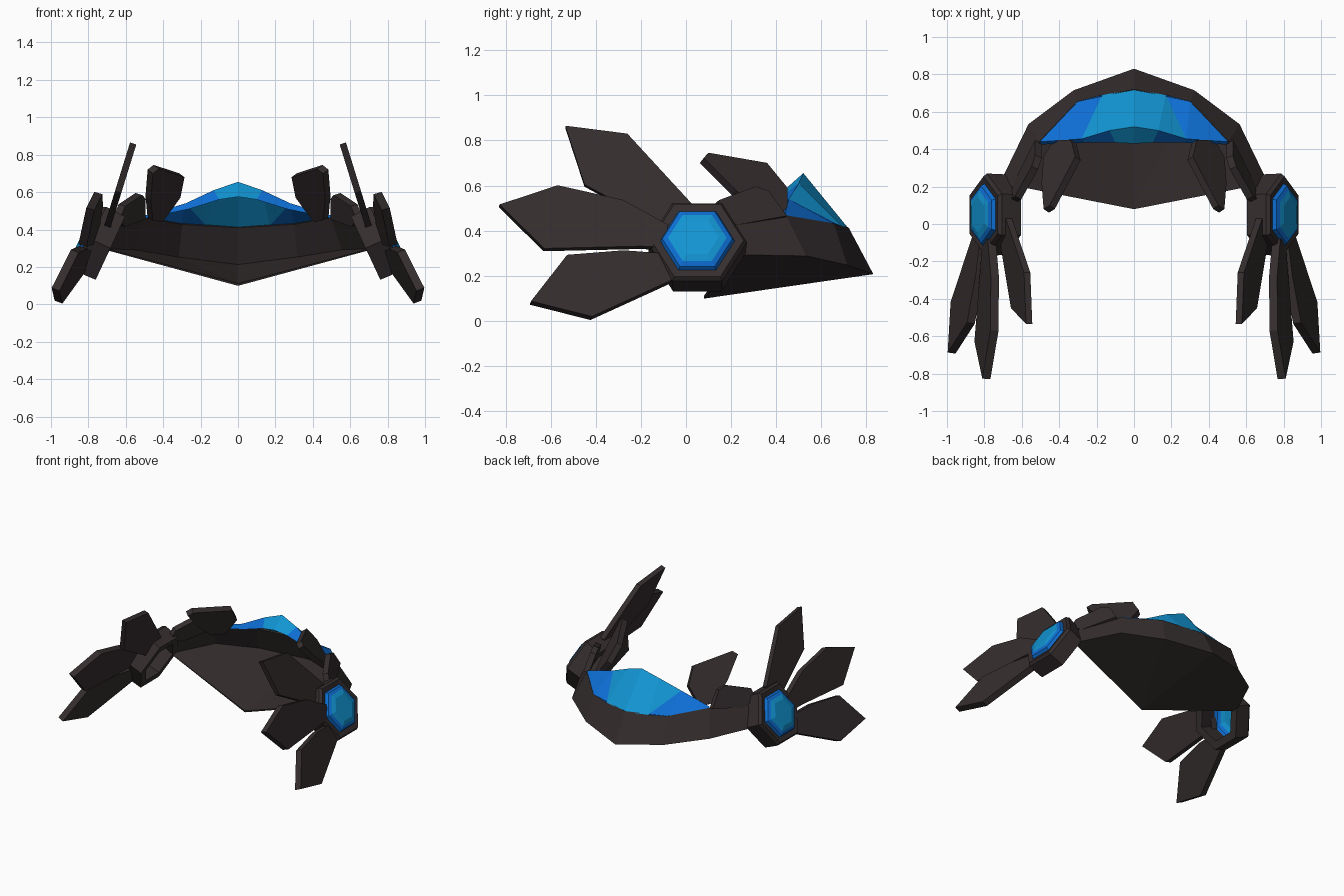
import bpy, bmesh, math
from mathutils import Vector

old = bpy.data.objects.get("Cube")
if old:
    bpy.data.objects.remove(old)


def material(name, rgb):
    m = bpy.data.materials.new(name)
    m.use_nodes = True
    m.diffuse_color = (*rgb, 1)
    m.node_tree.nodes["Principled BSDF"].inputs["Base Color"].default_value = (*rgb, 1)
    return m


DARK = material("dark_metal", (0.036, 0.027, 0.028))
CYAN = material("bright_blue", (0.006, 0.30, 0.65))
DEEP = material("deep_blue", (0.004, 0.155, 0.65))


def build(name, verts, faces, mats, slots=None, thickness=0.0):
    """Make a left-hand part and mirror it to the right."""
    me = bpy.data.meshes.new(name)
    me.from_pydata([tuple(v) for v in verts], [], faces)
    bm = bmesh.new()
    bm.from_mesh(me)
    bmesh.ops.recalc_face_normals(bm, faces=bm.faces)
    bm.to_mesh(me)
    bm.free()
    for m in mats:
        me.materials.append(m)
    for p, s in zip(me.polygons, slots or []):
        p.material_index = s
    ob = bpy.data.objects.new(name, me)
    bpy.context.collection.objects.link(ob)
    ob.modifiers.new("mirror", "MIRROR").use_clip = True
    if thickness:
        solid = ob.modifiers.new("solid", "SOLIDIFY")
        solid.thickness = thickness
        solid.offset = 0
    return ob


def plate(name, outline, a, by, bz, thick):
    """Flat blade: (y, z) outline lying on the plane x = a + by*y + bz*z."""
    verts = [(a + by * y + bz * z, y, z) for y, z in outline]
    return build(name, verts, [list(range(len(verts)))], [DARK], None, thick)


# Collar shell: back wall and floor fanned from the front point
crease = [(0, .825, .21), (.32, .71, .25), (.56, .53, .29), (.71, .22, .295)]
rim = [(0, .715, .412), (.30, .65, .43), (.50, .44, .465), (.63, .19, .46)]
front = [(0, .08, .105)]
faces = [(i, i + 1, i + 5, i + 4) for i in range(3)]
faces += [(8, i + 1, i) for i in range(3)]
build("collar", crease + rim + front, faces, [DARK], None, 0.012)

# Crystal crest: back slope and front lip, deep blue toward the ends
low = [(0, .72, .41), (.17, .69, .42), (.30, .655, .432), (.50, .445, .465)]
ridge = [(0, .52, .655), (.13, .50, .61), (.28, .455, .54), (.50, .44, .475)]
lip = [(0, .43, .575), (.10, .435, .56), (.26, .435, .51), (.50, .425, .46)]
faces = [(0, 1, 5, 4), (1, 6, 5), (1, 2, 6), (2, 3, 7, 6),
         (4, 5, 9, 8), (5, 6, 10, 9), (6, 7, 11, 10)]
build("crystal_crest", low + ridge + lip, faces, [CYAN, DEEP], [0, 0, 1, 1, 0, 1, 1])

# Hexagonal hubs, tilted upward
TILT = math.radians(25)
CENTRE = Vector((.80, .05, .355))
NORMAL = Vector((math.cos(TILT), 0, math.sin(TILT)))
UP = Vector((-math.sin(TILT), 0, math.cos(TILT)))


def hexagon(radius, depth):
    ring = []
    for k in range(6):
        t = math.tau * k / 6
        ring.append(CENTRE + Vector((0, radius * math.cos(t), 0))
                    + UP * radius * math.sin(t) + NORMAL * depth)
    return ring


def bridge(a, b):
    return [(a * 6 + k, a * 6 + (k + 1) % 6, b * 6 + (k + 1) % 6, b * 6 + k)
            for k in range(6)]


loops = [(.165, 0), (.205, .005), (.22, -.015), (.215, -.13), (.155, -.13)]
verts = [v for r, d in loops for v in hexagon(r, d)]
faces = [f for i in range(5) for f in bridge(i, (i + 1) % 5)]
build("hub_ring", verts, faces, [DARK])

verts = hexagon(.166, 0) + hexagon(.155, .02) + hexagon(.13, .03) + hexagon(.095, .04)
faces = bridge(0, 1) + bridge(1, 2) + bridge(2, 3) + [tuple(range(18, 24))]
build("hub_gem", verts, faces, [CYAN, DEEP], [1] * 12 + [0] * 7)

# Long blades sweeping forward from each hub
plate("upper_blade", [(-.535, .86), (-.26, .825), (.03, .51), (-.08, .40), (-.45, .60)],
      .827, 0, -.31, .035)
plate("middle_blade", [(-.828, .51), (-.57, .595), (-.28, .53), (-.08, .42),
                       (-.10, .32), (-.20, .325), (-.63, .315)],
      .877, -.073, -.29, .045)
plate("lower_blade", [(-.69, .08), (-.53, .285), (-.28, .305), (-.08, .29),
                      (-.03, .19), (-.42, .012)],
      .899, -.155, -.382, .045)

# Short fins standing on the collar beside the crest
plate("inner_fin", [(.09, .735), (.35, .69), (.44, .58), (.44, .45), (.35, .46),
                    (.21, .57), (.07, .71)],
      1.038, -.655, -.737, .04)
plate("outer_fin", [(.14, .53), (.30, .59), (.36, .57), (.44, .46), (.22, .42), (.12, .46)],
      .861, -.435, -.34, .04)
